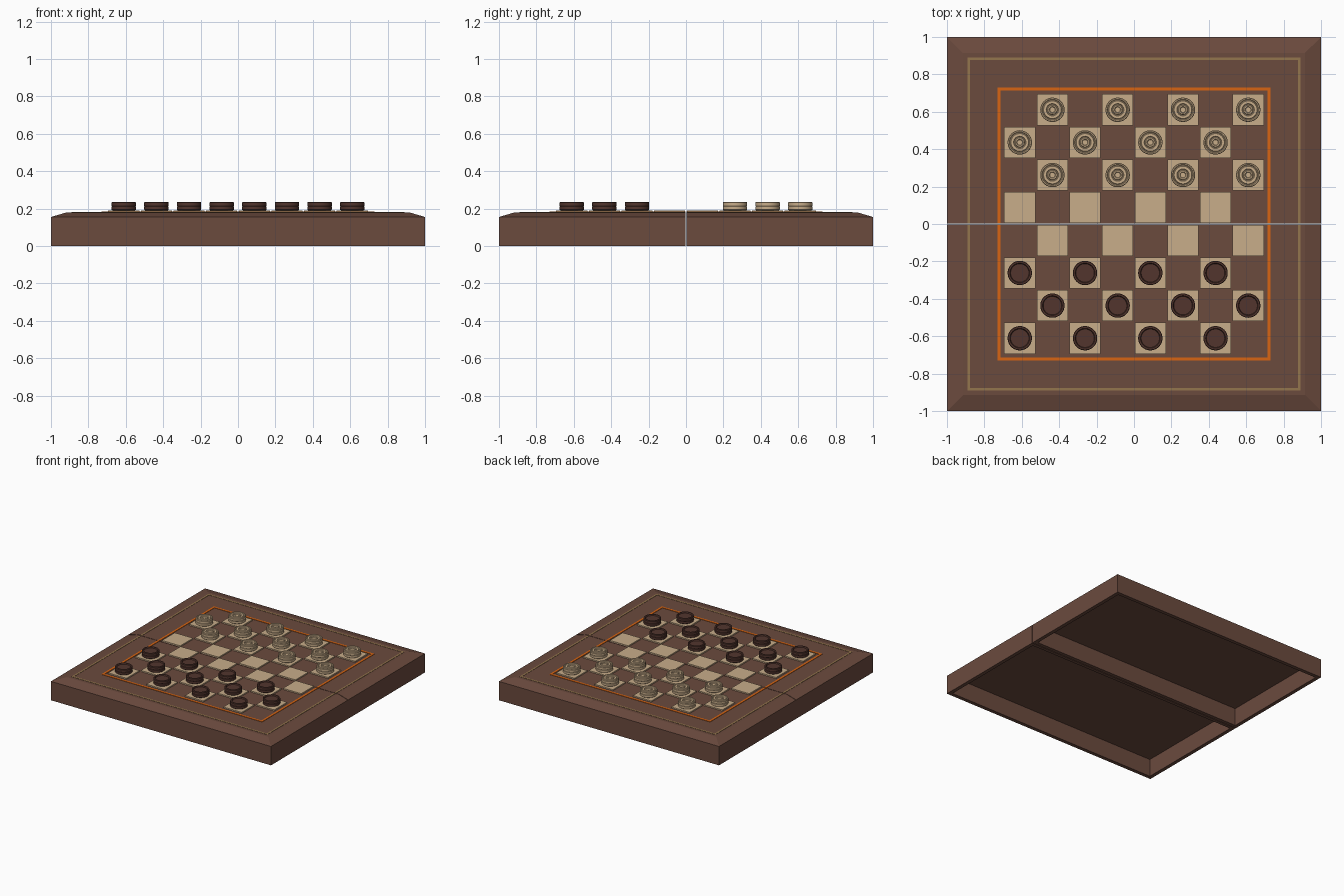
import bpy, bmesh, math
from mathutils import Matrix

if "Cube" in bpy.data.objects:
    bpy.data.objects.remove(bpy.data.objects["Cube"])

GAP = 0.002      # half of the seam between the two folding halves
PITCH = 0.1745   # square spacing
TOP = 0.18


def material(name, rgb):
    m = bpy.data.materials.new(name)
    m.diffuse_color = (*rgb, 1)
    m.use_nodes = True
    m.node_tree.nodes["Principled BSDF"].inputs["Base Color"].default_value = m.diffuse_color
    return m


WOOD = material("brown_wood", (0.147, 0.069, 0.048))
DARK = material("dark_wood", (0.085, 0.036, 0.027))
LIGHT = material("light_wood", (0.578, 0.418, 0.254))
ORANGE = material("orange_inlay", (0.694, 0.13, 0.006))
GOLD = material("gold_inlay", (0.296, 0.18, 0.075))


def to_object(name, bm, mat):
    bmesh.ops.recalc_face_normals(bm, faces=bm.faces)
    me = bpy.data.meshes.new(name)
    bm.to_mesh(me)
    bm.free()
    me.materials.append(mat)
    ob = bpy.data.objects.new(name, me)
    bpy.context.collection.objects.link(ob)
    return ob


def add_box(bm, x0, x1, y0, y1, z0, z1):
    m = Matrix.Translation(((x0 + x1) / 2, (y0 + y1) / 2, (z0 + z1) / 2)) @ \
        Matrix.Diagonal((x1 - x0, y1 - y0, z1 - z0, 1))
    bmesh.ops.create_cube(bm, size=1, matrix=m)


# Hollow half of the folding case: stacked rectangles, open underneath
def case_half(name, angle):
    bm = bmesh.new()
    # half width, near y, far y, z
    rects = [(0.97, 0.03, 0.97, 0.145), (0.97, 0.03, 0.97, 0),
             (1, GAP, 1, 0), (1, GAP, 1, 0.155), (0.915, GAP, 0.915, TOP)]
    loops = [[bm.verts.new(p) for p in
              ((-w, a, z), (w, a, z), (w, b, z), (-w, b, z))]
             for w, a, b, z in rects]
    for lo, hi in zip(loops, loops[1:]):
        for i in range(4):
            k = (i + 1) % 4
            bm.faces.new((lo[i], lo[k], hi[k], hi[i]))
    bm.faces.new(loops[0])
    bm.faces.new(loops[-1])
    to_object(name, bm, WOOD).rotation_euler.z = angle


# Inlaid U-shaped line on one half
def inlay_half(name, r, w, h, mat, angle):
    bm = bmesh.new()
    add_box(bm, -r, -r + w, GAP, r - w, TOP - 0.003, TOP + h)
    add_box(bm, r - w, r, GAP, r - w, TOP - 0.003, TOP + h)
    add_box(bm, -r, r, r - w, r, TOP - 0.003, TOP + h)
    to_object(name, bm, mat).rotation_euler.z = angle


for side, angle in (("back", 0), ("front", math.pi)):
    case_half(side + "_case", angle)
    inlay_half(side + "_outer_inlay", 0.89, 0.014, 0.002, GOLD, angle)
    inlay_half(side + "_inner_inlay", 0.73, 0.017, 0.003, ORANGE, angle)


def cell(i):
    return (i - 3.5) * PITCH


# Raised light squares
bm = bmesh.new()
for row in range(8):
    for col in range(8):
        if (row + col) % 2 == 0:
            x, y, s = cell(col), cell(row), 0.083
            add_box(bm, x - s, x + s, y - s, y + s, TOP - 0.003, 0.19)
to_object("light_squares", bm, LIGHT)


# Turned playing piece from a radius / height profile
def turned(name, profile, mat, segments=40):
    bm = bmesh.new()
    vs = [bm.verts.new((r, 0, z)) for r, z in profile]
    es = [bm.edges.new(p) for p in zip(vs, vs[1:])]
    bmesh.ops.spin(bm, geom=vs + es, cent=(0, 0, 0), axis=(0, 0, 1),
                   angle=math.tau, steps=segments)
    bmesh.ops.remove_doubles(bm, verts=bm.verts, dist=0.0001)
    ob = to_object(name, bm, mat)
    bpy.ops.object.select_all(action='DESELECT')
    ob.select_set(True)
    bpy.context.view_layer.objects.active = ob
    bpy.ops.object.shade_smooth_by_angle(angle=math.radians(30))
    return ob


BODY = [(0, 0), (0.06, 0), (0.065, 0.004), (0.065, 0.021), (0.062, 0.023),
        (0.065, 0.025), (0.065, 0.042), (0.062, 0.046)]
# Dark pieces have a raised rim, light pieces have concentric ridges
DARK_TOP = [(0.053, 0.046), (0.049, 0.038), (0, 0.038)]
LIGHT_TOP = [(0.056, 0.046), (0.053, 0.041), (0.050, 0.041), (0.047, 0.046),
             (0.033, 0.046), (0.030, 0.041), (0.027, 0.041), (0.024, 0.046),
             (0.017, 0.046), (0.014, 0.042), (0, 0.042)]

for name, top, mat, rows in (("dark_piece", DARK_TOP, DARK, (0, 1, 2)),
                             ("light_piece", LIGHT_TOP, LIGHT, (5, 6, 7))):
    first = turned(name, BODY + top, mat)
    spots = [(c, r) for r in rows for c in range(8) if (r + c) % 2 == 0]
    for n, (c, r) in enumerate(spots):
        ob = first
        if n:
            ob = first.copy()
            bpy.context.collection.objects.link(ob)
        ob.location = (cell(c), cell(r), 0.19)
